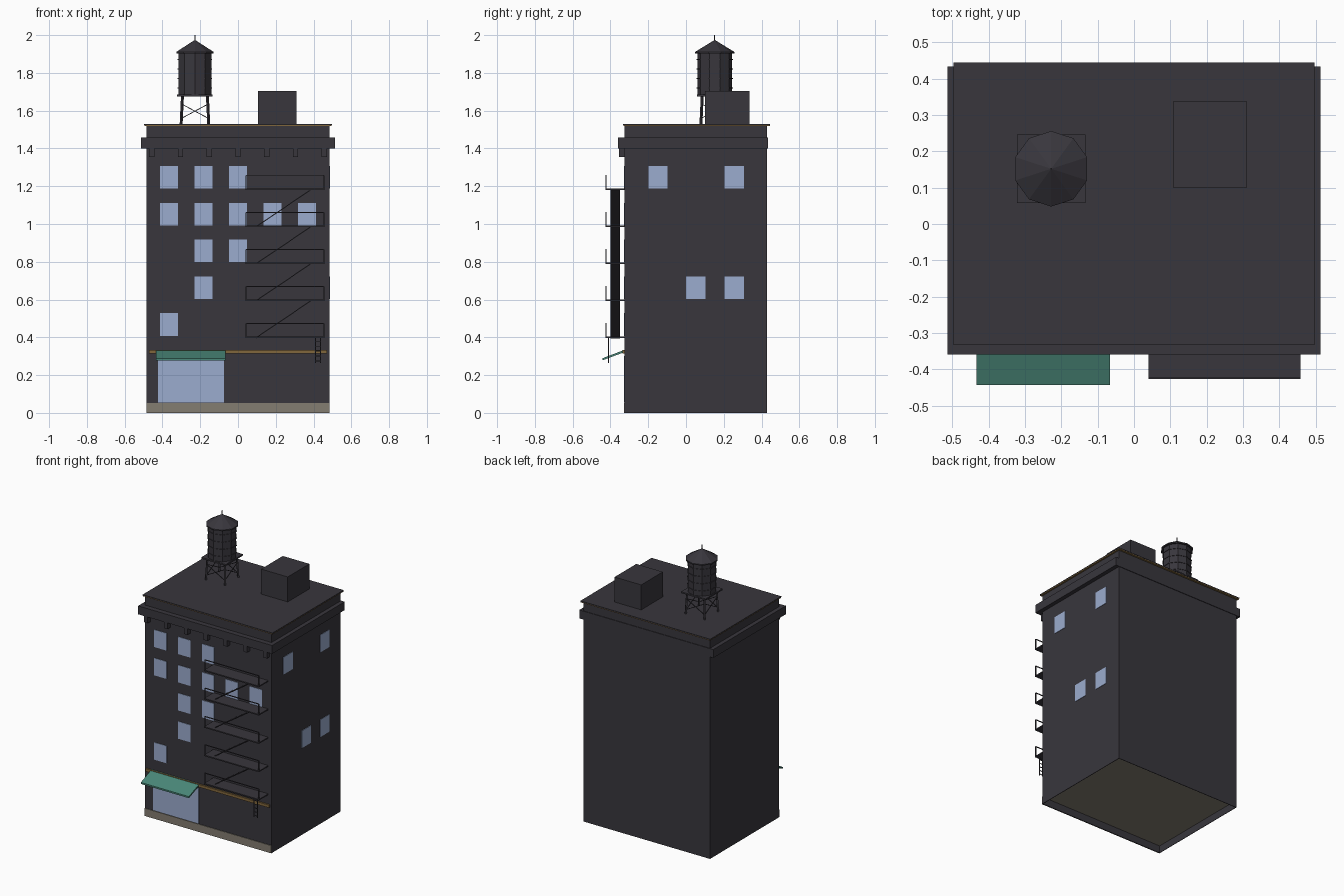
import bpy, bmesh, math
from mathutils import Vector

if "Cube" in bpy.data.objects:
    bpy.data.objects.remove(bpy.data.objects["Cube"])


def material(name, rgb):
    m = bpy.data.materials.new(name)
    m.diffuse_color = (*rgb, 1)
    m.use_nodes = True
    m.node_tree.nodes["Principled BSDF"].inputs["Base Color"].default_value = m.diffuse_color
    return m


DARK = material("dark_charcoal", (0.040, 0.037, 0.046))
GLASS = material("pale_blue_glass", (0.33, 0.415, 0.62))
GREEN = material("awning_green", (0.068, 0.245, 0.19))
TRIM = material("ochre_trim", (0.22, 0.135, 0.045))
STONE = material("taupe_stone", (0.23, 0.205, 0.165))


def finish(name, bm, *mats):
    bmesh.ops.recalc_face_normals(bm, faces=bm.faces[:])
    me = bpy.data.meshes.new(name)
    bm.to_mesh(me)
    bm.free()
    for m in mats:
        me.materials.append(m)
    ob = bpy.data.objects.new(name, me)
    bpy.context.collection.objects.link(ob)
    return ob


def add_box(bm, x, y, z):
    vs = bmesh.ops.create_cube(bm, size=1)["verts"]
    for v in vs:
        v.co = Vector([r[0] + (c + 0.5) * (r[1] - r[0]) for c, r in zip(v.co, (x, y, z))])


def box(name, x, y, z, mat):
    bm = bmesh.new()
    add_box(bm, x, y, z)
    return finish(name, bm, mat)


def add_bar(bm, a, b, w, d=None):
    """Square or flat bar between two points; d is its second thickness."""
    a, b = Vector(a), Vector(b)
    vs = bmesh.ops.create_cube(bm, size=1)["verts"]
    q = (b - a).to_track_quat("Z", "Y")
    for v in vs:
        v.co = (a + b) / 2 + q @ Vector((v.co.x * w, v.co.y * (d or w), v.co.z * (b - a).length))


def add_drum(bm, c, r1, r2, z0, z1, n=10):
    vs = bmesh.ops.create_cone(bm, cap_ends=True, segments=n, radius1=r1, radius2=r2, depth=z1 - z0)["verts"]
    a = math.pi / 2 - max(vs, key=lambda v: v.co.x * v.co.x + v.co.y * v.co.y).co.xy.angle_signed(Vector((1, 0)))
    for v in vs:
        ang = math.atan2(v.co.y, v.co.x)
        # snap the ring so that a corner points along y
        r = v.co.xy.length
        step = 2 * math.pi / n
        k = math.floor(ang / step + 0.01)
        t = math.pi / 2 + k * step
        v.co = Vector((c[0] + r * math.cos(t), c[1] + r * math.sin(t), v.co.z + (z0 + z1) / 2))


FRONT, BACK, SIDE = -0.325, 0.43, 0.485

# Main block with a recessed floor underneath
bm = bmesh.new()
add_box(bm, (-SIDE, SIDE), (FRONT, BACK), (0, 1.52))
bottom = min(bm.faces, key=lambda f: f.calc_center_median().z)
bmesh.ops.inset_region(bm, faces=[bottom], thickness=0.005)
res = bmesh.ops.extrude_face_region(bm, geom=[bottom])
floor_face = [g for g in res["geom"] if isinstance(g, bmesh.types.BMFace)][0]
for v in floor_face.verts:
    v.co.z += 0.05
floor_face.material_index = 1
if bottom.is_valid:
    bm.faces.remove(bottom)
finish("building_walls", bm, DARK, STONE)

# Roof edge, cornice and brackets
box("coping_trim", (-0.496, 0.496), (-0.332, 0.444), (1.519, 1.524), TRIM)
box("roof_slab", (-0.497, 0.497), (-0.333, 0.445), (1.524, 1.53), DARK)
box("cornice", (-0.513, 0.513), (-0.36, 0.434), (1.40, 1.458), DARK)
bm = bmesh.new()
for i in range(7):
    x = (i - 3) * 0.152
    add_box(bm, (x - 0.014, x + 0.014), (-0.356, FRONT), (1.355, 1.40))
finish("cornice_brackets", bm, DARK)

# Stone base, belt course, shop window
box("stone_base", (-SIDE, SIDE), (FRONT - 0.004, FRONT), (0, 0.053), STONE)
box("belt_course", (-0.472, 0.472), (FRONT - 0.011, FRONT), (0.314, 0.333), TRIM)
box("shop_window", (-0.423, -0.073), (FRONT - 0.003, FRONT), (0.056, 0.30), GLASS)

# Sloped awning from a side profile
bm = bmesh.new()
profile = [(FRONT, 0.334), (-0.443, 0.289), (-0.443, 0.278), (FRONT, 0.322)]
face = bm.faces.new([bm.verts.new((-0.434, y, z)) for y, z in profile])
ext = bmesh.ops.extrude_face_region(bm, geom=[face])["geom"]
bmesh.ops.translate(bm, vec=(0.368, 0, 0), verts=[g for g in ext if isinstance(g, bmesh.types.BMVert)])
finish("awning", bm, GREEN)

# Lit windows: column numbers per floor on the front, y centres on the right
ROWS = [0.468, 0.662, 0.858, 1.052, 1.248]
LIT = [(0,), (1,), (1, 2), (0, 1, 2, 3, 4), (0, 1, 2)]
bm = bmesh.new()
for z, cols in zip(ROWS, LIT):
    for c in cols:
        x = (c - 2) * 0.1825
        add_box(bm, (x - 0.047, x + 0.047), (FRONT - 0.003, FRONT), (z - 0.06, z + 0.06))
finish("front_windows", bm, GLASS)
bm = bmesh.new()
for y, r in ((-0.148, 4), (0.255, 4), (0.052, 1), (0.255, 1)):
    add_box(bm, (SIDE, SIDE + 0.003), (y - 0.051, y + 0.051), (ROWS[r] - 0.06, ROWS[r] + 0.06))
finish("side_windows", bm, GLASS)

# Fire escape: landings with open railings, flights and a drop ladder
LANDINGS = [0.40 + 0.196 * i for i in range(5)]
X0, X1, YF = 0.043, 0.456, -0.424
bm = bmesh.new()
for z in LANDINGS:
    add_box(bm, (X0 - 0.003, X1 + 0.003), (YF - 0.003, FRONT), (z - 0.004, z + 0.004))
finish("fire_escape_landings", bm, DARK)
bm = bmesh.new()
for z in LANDINGS:
    for x in (X0, X1):
        add_bar(bm, (x, YF, z), (x, YF, z + 0.074), 0.005)
    add_bar(bm, (X0, YF, z + 0.074), (X1, YF, z + 0.074), 0.005)
finish("fire_escape_railings", bm, DARK)
bm = bmesh.new()
for z in LANDINGS[:-1]:
    w = 0.025
    pts = [(0.095, z), (0.385, z + 0.196), (0.385, z + 0.190), (0.095, z - 0.006)]
    a = [bm.verts.new((x, -0.375 - w, h)) for x, h in pts]
    b = [bm.verts.new((x, -0.375 + w, h)) for x, h in pts]
    bm.faces.new(a)
    bm.faces.new(b)
    for i in range(4):
        bm.faces.new((a[i], a[i - 1], b[i - 1], b[i]))
finish("fire_escape_stairs", bm, DARK)
bm = bmesh.new()
for x in (0.411, 0.436):
    add_bar(bm, (x, -0.41, 0.265), (x, -0.41, 0.40), 0.005)
for i in range(5):
    z = 0.275 + 0.026 * i
    add_bar(bm, (0.411, -0.41, z), (0.436, -0.41, z), 0.004)
finish("drop_ladder", bm, DARK)

# Roof stair house
box("stair_house", (0.107, 0.311), (0.10, 0.337), (1.53, 1.703), DARK)

# Water tower
C = (-0.228, 0.152)
bm = bmesh.new()
feet = [(sx, sy) for sx, sy in ((1, 1), (-1, 1), (-1, -1), (1, -1))]
for sx, sy in feet:
    add_bar(bm, (C[0] + sx * 0.073, C[1] + sy * 0.073, 1.53),
            (C[0] + sx * 0.066, C[1] + sy * 0.066, 1.68), 0.011)
for i in range(4):
    p, q = feet[i - 1], feet[i]
    for lo, hi in ((1.56, 1.635), (1.635, 1.56)):
        add_bar(bm, (C[0] + p[0] * 0.07, C[1] + p[1] * 0.07, lo),
                (C[0] + q[0] * 0.07, C[1] + q[1] * 0.07, hi), 0.004)
finish("tower_legs", bm, DARK)
box("tower_platform", (C[0] - 0.094, C[0] + 0.094), (C[1] - 0.094, C[1] + 0.094), (1.676, 1.686), DARK)
bm = bmesh.new()
add_drum(bm, C, 0.092, 0.092, 1.686, 1.91)
finish("water_tank", bm, DARK)
bm = bmesh.new()
for z in (1.72, 1.77, 1.82, 1.87):
    add_drum(bm, C, 0.096, 0.096, z - 0.003, z + 0.003)
finish("tank_hoops", bm, DARK)
bm = bmesh.new()
add_drum(bm, C, 0.104, 0.104, 1.903, 1.911)
add_drum(bm, C, 0.104, 0.003, 1.911, 1.973)
finish("tank_roof", bm, DARK)
bm = bmesh.new()
add_bar(bm, (*C, 1.965), (*C, 2.0), 0.005)
finish("tank_spire", bm, DARK)
